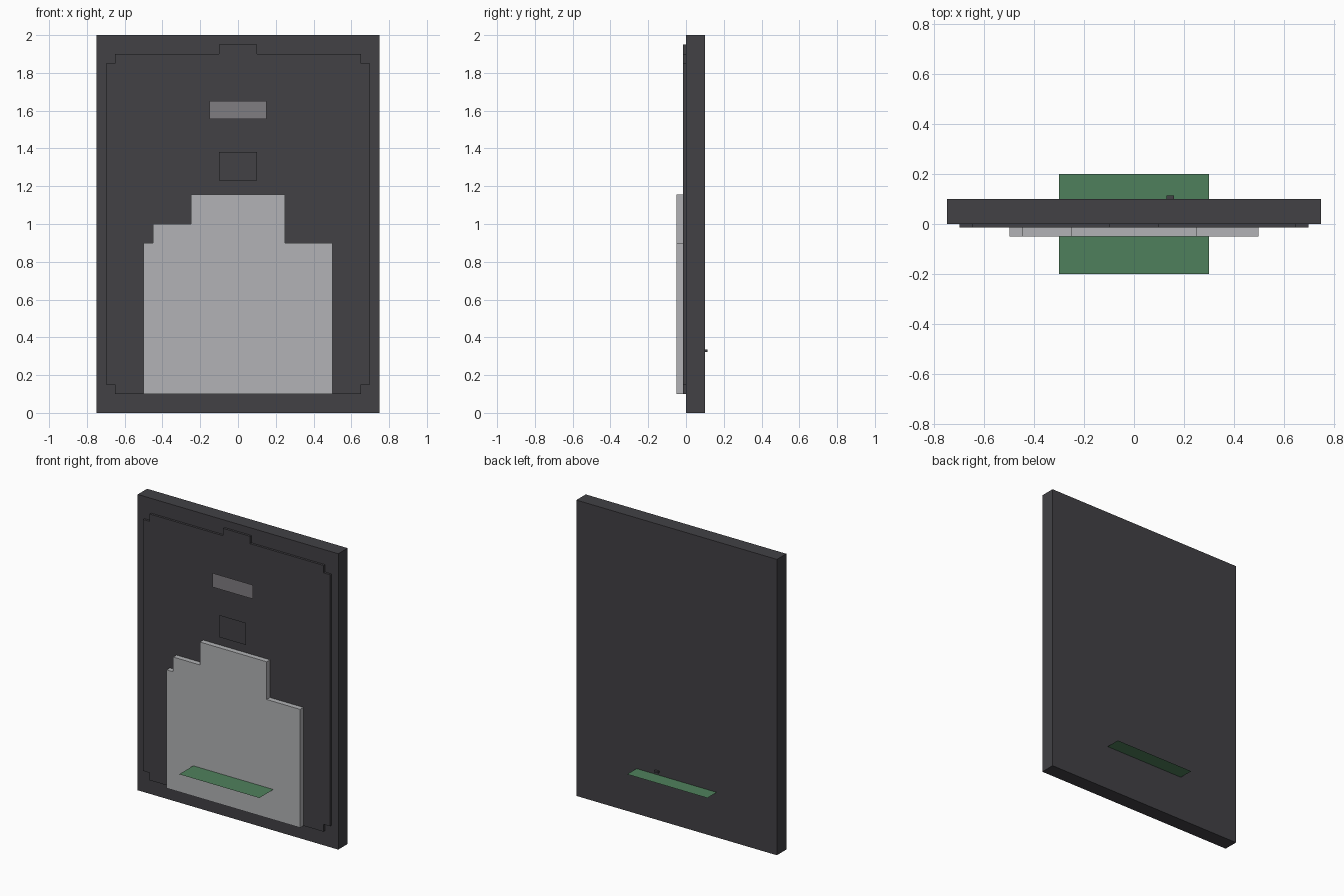
import bpy
import bmesh
from mathutils import Vector

cube = bpy.data.objects.get("Cube")
if cube:
    bpy.data.objects.remove(cube, do_unlink=True)


def make_material(name, rgb):
    mat = bpy.data.materials.new(name)
    mat.use_nodes = True
    color = (*rgb, 1.0)
    mat.diffuse_color = color
    bsdf = mat.node_tree.nodes["Principled BSDF"]
    bsdf.inputs["Base Color"].default_value = color
    bsdf.inputs["Roughness"].default_value = 0.8
    return mat


charcoal = make_material("charcoal", (0.054, 0.053, 0.06))
pale_grey = make_material("pale grey", (0.445, 0.45, 0.465))
label_grey = make_material("label grey", (0.216, 0.205, 0.22))
green = make_material("green", (0.078, 0.216, 0.107))


def flat_part(name, points, mat, depth=None):
    """One polygon, optionally extruded along depth into a closed solid."""
    bm = bmesh.new()
    face = bm.faces.new([bm.verts.new(p) for p in points])
    if depth:
        result = bmesh.ops.extrude_face_region(bm, geom=[face], use_keep_orig=True)
        moved = [g for g in result["geom"] if isinstance(g, bmesh.types.BMVert)]
        bmesh.ops.translate(bm, verts=moved, vec=Vector(depth))
        bmesh.ops.recalc_face_normals(bm, faces=bm.faces[:])
    mesh = bpy.data.meshes.new(name)
    bm.to_mesh(mesh)
    bm.free()
    mesh.materials.append(mat)
    obj = bpy.data.objects.new(name, mesh)
    bpy.context.collection.objects.link(obj)
    return obj


def upright(name, outline, front, back, mat):
    """Front-facing outline in x and z, spanning y from front to back."""
    depth = (0, back - front, 0) if back > front else None
    return flat_part(name, [(x, front, z) for x, z in outline], mat, depth)


def rect(x0, x1, z0, z1):
    return [(x0, z0), (x1, z0), (x1, z1), (x0, z1)]


# Main board
upright("backing_board", rect(-0.75, 0.75, 0, 2), 0, 0.1, charcoal)

# Raised panel with notched corners and a top tab, mirrored across x
half = [(0.65, 0.1), (0.65, 0.15), (0.7, 0.15), (0.7, 1.85),
        (0.65, 1.85), (0.65, 1.9), (0.1, 1.9), (0.1, 1.95)]
panel = half + [(-x, z) for x, z in reversed(half)]
upright("notched_panel", panel, -0.015, 0, charcoal)

# Stepped pale plate
steps = [(-0.5, 0.1), (0.5, 0.1), (0.5, 0.9), (0.25, 0.9), (0.25, 1.155),
         (-0.25, 1.155), (-0.25, 1), (-0.45, 1), (-0.45, 0.9), (-0.5, 0.9)]
upright("stepped_plate", steps, -0.05, -0.015, pale_grey)

# Thin floating plates
upright("label_plate", rect(-0.15, 0.15, 1.555, 1.65), -0.056, -0.056, label_grey)
upright("small_dark_plate", rect(-0.1, 0.1, 1.23, 1.38), -0.056, -0.056, charcoal)

# Small stud on the back
upright("back_stud", rect(0.13, 0.16, 0.323, 0.335), 0.1, 0.114, charcoal)

# Level shelf sheet passing through the board
shelf = [(-0.3, -0.2, 0.305), (0.3, -0.2, 0.305), (0.3, 0.2, 0.305), (-0.3, 0.2, 0.305)]
flat_part("shelf_sheet", shelf, green)
